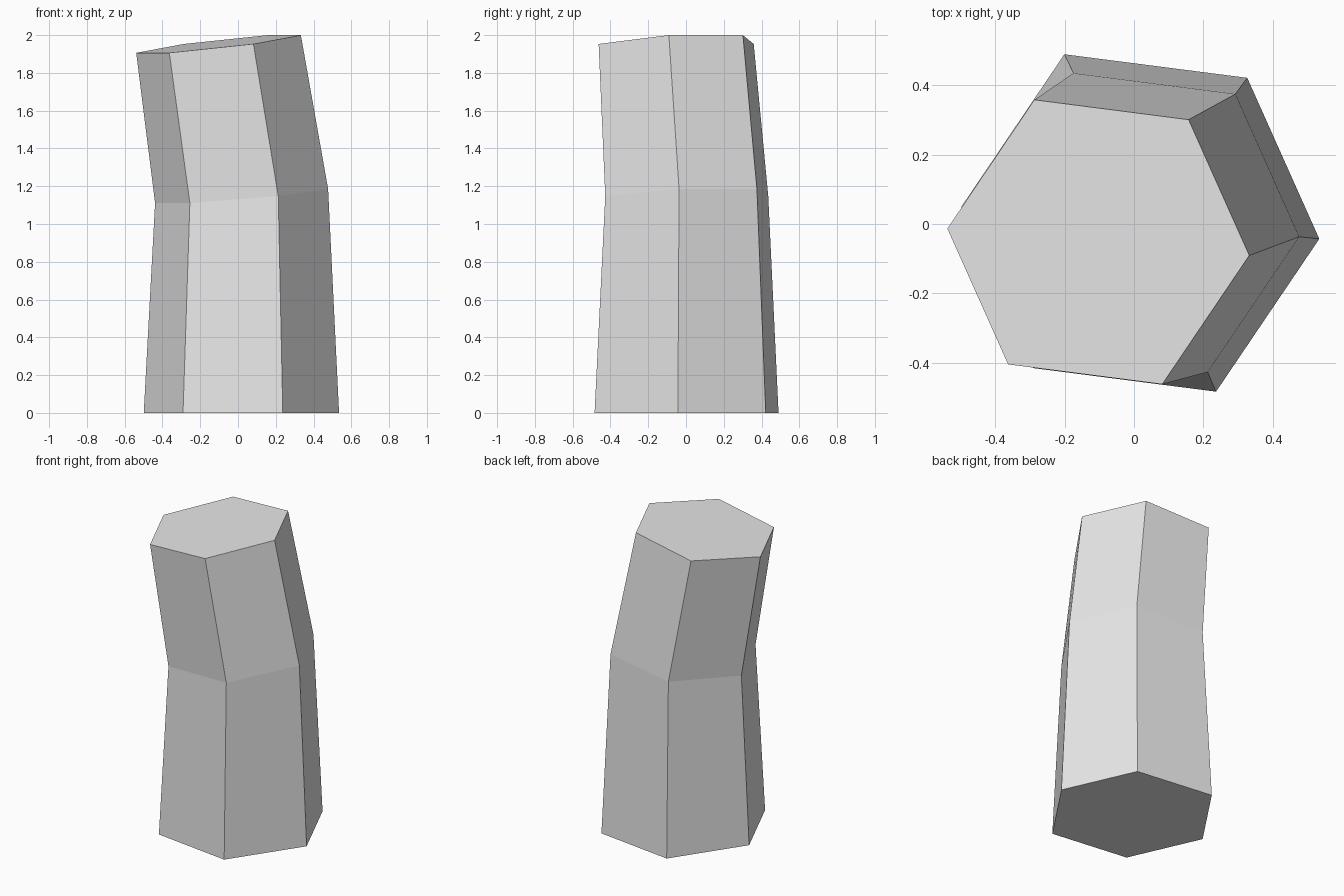
import bpy
import bmesh
from mathutils import Vector

cube = bpy.data.objects.get("Cube")
if cube:
    bpy.data.objects.remove(cube, do_unlink=True)


def make_material(name, colour):
    material = bpy.data.materials.new(name)
    material.use_nodes = True
    material.diffuse_color = colour
    material.node_tree.nodes["Principled BSDF"].inputs["Base Color"].default_value = colour
    return material


def add_ring(bm, centre, scale, slope, profile):
    """Add one scaled cross-section, tilted along the slope direction."""
    verts = []
    for point in profile:
        flat = point * scale
        rise = flat.dot(Vector(slope))
        verts.append(bm.verts.new(Vector(centre) + Vector((flat.x, flat.y, rise))))
    return verts


# Six-sided cross-section: half the corners, the rest are point-mirrored
half = [Vector((0.517, -0.046)), Vector((0.309, 0.419)), Vector((-0.219, 0.487))]
profile = half + [-corner for corner in half]

# Base, bend and tilted top of the column
bm = bmesh.new()
rings = [
    add_ring(bm, (0.018, 0.003, 0), 1, (0, 0), profile),
    add_ring(bm, (0.019, 0.004, 1.148), 0.886, (0.085, 0.038), profile),
    add_ring(bm, (-0.103, -0.052, 1.953), 0.843, (0.112, 0.05), profile),
]

# Side walls between neighbouring rings
for lower, upper in zip(rings, rings[1:]):
    for i in range(len(profile)):
        j = (i + 1) % len(profile)
        bm.faces.new((lower[i], lower[j], upper[j], upper[i]))

# End caps
bm.faces.new(list(reversed(rings[0])))
bm.faces.new(rings[-1])
bmesh.ops.recalc_face_normals(bm, faces=bm.faces)

mesh = bpy.data.meshes.new("bent_stone_column")
bm.to_mesh(mesh)
bm.free()
mesh.materials.append(make_material("light grey stone", (0.8, 0.8, 0.8, 1)))
column = bpy.data.objects.new("bent_stone_column", mesh)
bpy.context.collection.objects.link(column)
